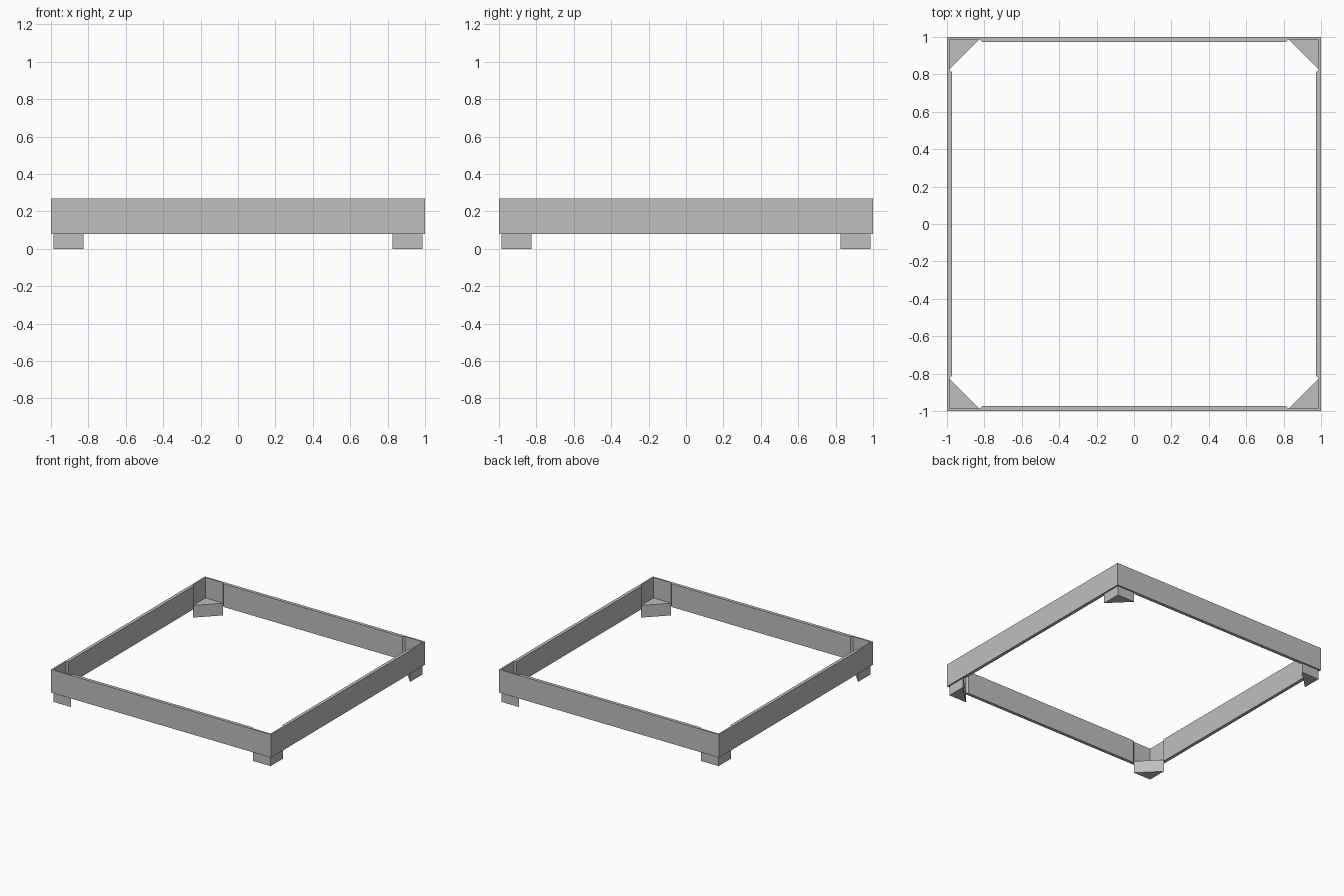
import bpy, bmesh

if "Cube" in bpy.data.objects:
    bpy.data.objects.remove(bpy.data.objects["Cube"], do_unlink=True)

# Single grey material
grey = bpy.data.materials.new("plain_grey")
grey.use_nodes = True
GREY = (0.52, 0.52, 0.52, 1)
grey.diffuse_color = GREY
grey.node_tree.nodes["Principled BSDF"].inputs["Base Color"].default_value = GREY


def mirrored_prism(name, profile, z0, z1):
    """Extrude one quarter's outline and mirror it across x and y."""
    bm = bmesh.new()
    base = bm.faces.new([bm.verts.new((x, y, z0)) for x, y in profile])
    up = bmesh.ops.extrude_face_region(bm, geom=[base], use_keep_orig=True)["geom"]
    top = [v for v in up if isinstance(v, bmesh.types.BMVert)]
    bmesh.ops.translate(bm, verts=top, vec=(0, 0, z1 - z0))
    bmesh.ops.recalc_face_normals(bm, faces=bm.faces)
    # Open the ends that lie on the mirror planes
    ends = [f for f in bm.faces
            if any(all(abs(v.co[axis]) < 1e-5 for v in f.verts) for axis in (0, 1))]
    if ends:
        bmesh.ops.delete(bm, geom=ends, context="FACES")
    mesh = bpy.data.meshes.new(name)
    bm.to_mesh(mesh)
    bm.free()
    mesh.materials.append(grey)
    obj = bpy.data.objects.new(name, mesh)
    bpy.context.collection.objects.link(obj)
    mirror = obj.modifiers.new("mirror", "MIRROR")
    mirror.use_axis = (True, True, False)
    mirror.merge_threshold = 0.0005
    return obj


INNER = 0.973    # inside of the walls
RECESS = 0.987   # inside of the thinner corner pockets
FOOT = 0.826     # where the foot's slanted face meets the pocket
LIP = FOOT - (RECESS - INNER)

# Square frame with a shallow pocket in each inner corner
half = [(0, 1), (1, 1), (1, 0), (INNER, 0)]
pocket = [(INNER, LIP), (RECESS, FOOT), (RECESS, RECESS), (FOOT, RECESS), (LIP, INNER)]
mirrored_prism("frame", half + pocket + [(0, INNER)], 0.078, 0.268)

# Triangular corner feet set into the pockets
mirrored_prism("corner_feet", [(RECESS, RECESS), (FOOT, RECESS), (RECESS, FOOT)], 0, 0.1)
